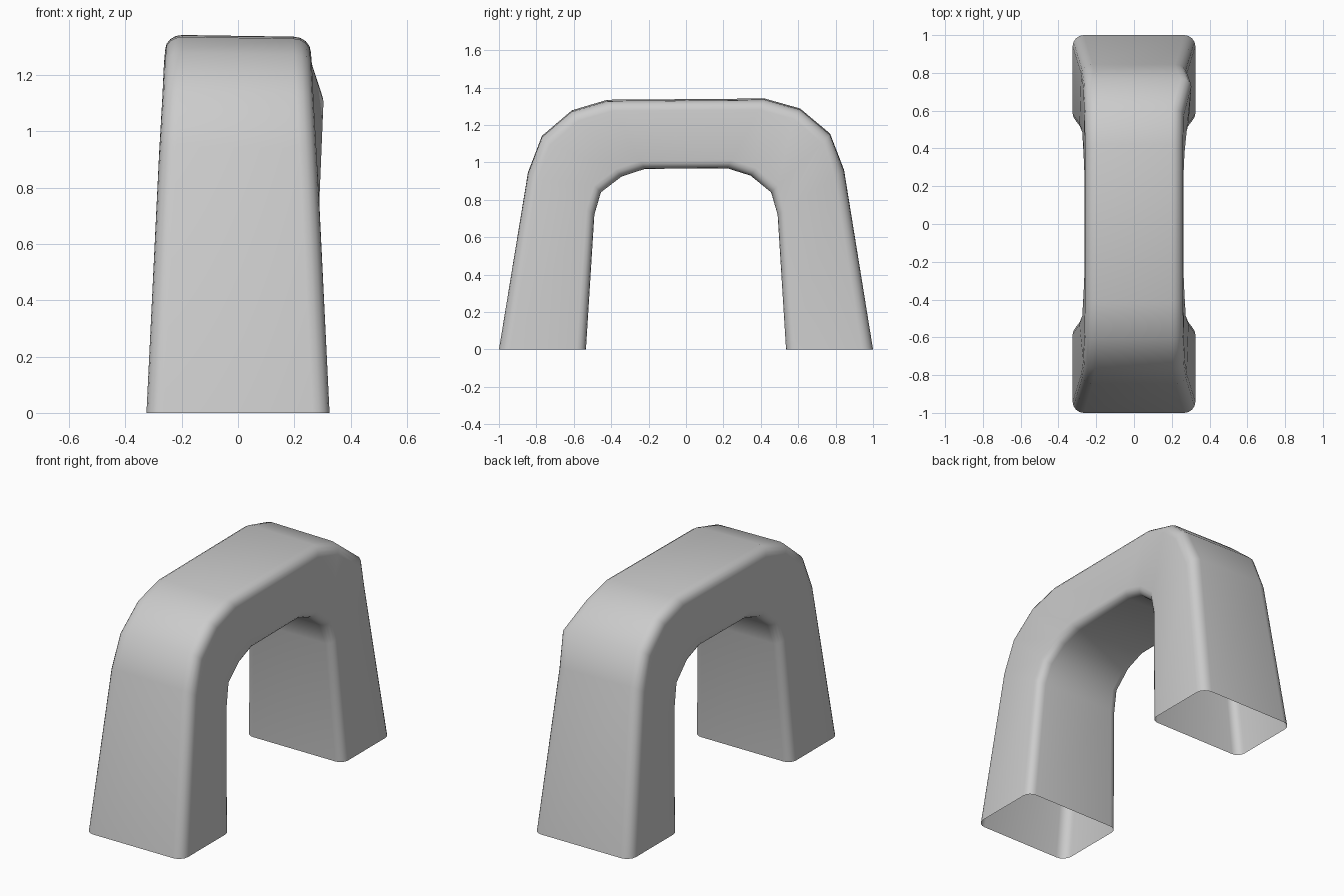
import bpy, bmesh, math
from mathutils import Vector

if "Cube" in bpy.data.objects:
    bpy.data.objects.remove(bpy.data.objects["Cube"])

# Half of the arch: outer (y, z), inner (y, z), outer half width, inner half width
half = [
    ((1.00, 0.00), (0.535, 0.00), 0.325, 0.325),
    ((0.845, 0.95), (0.490, 0.72), 0.278, 0.290),
    ((0.77, 1.145), (0.455, 0.84), 0.268, 0.275),
    ((0.61, 1.28), (0.345, 0.93), 0.262, 0.268),
    ((0.42, 1.335), (0.220, 0.97), 0.258, 0.262),
]
mirrored = [((-o[0], o[1]), (-i[0], i[1]), a, b) for o, i, a, b in reversed(half)]
stations = half + mirrored


def rounded_ring(outer, inner, wo, wi, bulge):
    """Rounded four-sided section spanning from the outer to the inner profile."""
    o, i = Vector((0, *outer)), Vector((0, *inner))
    x = Vector((1, 0, 0))
    corners = [o + x * (wo + bulge), o - x * wo, i - x * wi, i + x * wi]
    pts = []
    for k, c in enumerate(corners):
        r = 0.06 if k < 2 else 0.05
        a = (corners[k - 1] - c).normalized() * r
        b = (corners[(k + 1) % 4] - c).normalized() * r
        for s in range(5):
            t = math.pi / 2 * s / 4
            pts.append(c + a * (1 - math.sin(t)) + b * (1 - math.cos(t)))
    return pts


# Open-ended tube lofted through the stations
bm = bmesh.new()
rings = []
for n, st in enumerate(stations):
    bulge = 0.04 if n == 2 else 0.0      # swelling at the back right shoulder
    ring = []
    for p in rounded_ring(*st, bulge):
        if p.z > 0.9:
            p.z += -0.015 * p.x + 0.008 * p.y   # slight tilt of the crown
        ring.append(bm.verts.new(p))
    rings.append(ring)
for r0, r1 in zip(rings, rings[1:]):
    for k in range(len(r0)):
        j = (k + 1) % len(r0)
        bm.faces.new((r0[k], r0[j], r1[j], r1[k]))
bmesh.ops.recalc_face_normals(bm, faces=bm.faces)

mesh = bpy.data.meshes.new("arch")
bm.to_mesh(mesh)
bm.free()
arch = bpy.data.objects.new("arch", mesh)
bpy.context.collection.objects.link(arch)
bpy.context.view_layer.objects.active = arch
arch.select_set(True)
bpy.ops.object.shade_smooth_by_angle(angle=math.radians(40))
